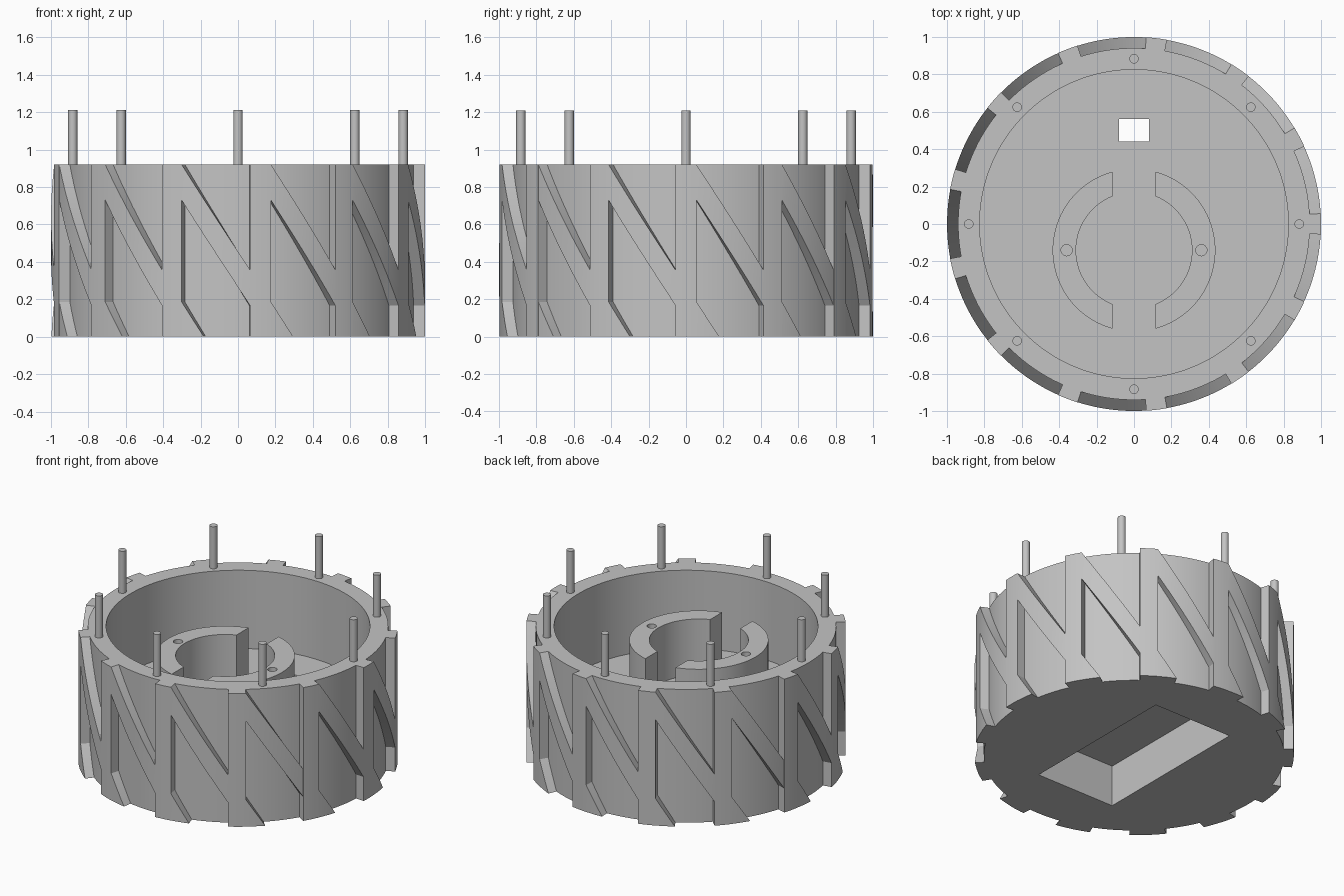
import bpy, bmesh
from math import sin, cos, pi, radians

cube = bpy.data.objects.get("Cube")
if cube:
    bpy.data.objects.remove(cube, do_unlink=True)

grey = bpy.data.materials.new("plain grey")
grey.use_nodes = True
grey.diffuse_color = (0.55, 0.55, 0.55, 1)
grey.node_tree.nodes["Principled BSDF"].inputs["Base Color"].default_value = (0.55, 0.55, 0.55, 1)

HEIGHT, FLOOR, BODY_R, INNER_R, RIB_R = 0.92, 0.38, 0.94, 0.825, 1.0
TEETH, HALF_TOOTH = 13, 3.2
SLOPE, BAND = 0.0265, 0.19      # helix drop per degree, band height


def make_object(name, bm):
    bmesh.ops.recalc_face_normals(bm, faces=bm.faces)
    mesh = bpy.data.meshes.new(name)
    bm.to_mesh(mesh)
    bm.free()
    mesh.materials.append(grey)
    ob = bpy.data.objects.new(name, mesh)
    bpy.context.collection.objects.link(ob)
    return ob


def add_cylinder(bm, x, y, z0, z1, r, sides):
    made = bmesh.ops.create_cone(bm, cap_ends=True, segments=sides, radius1=r, radius2=r, depth=z1 - z0)
    bmesh.ops.translate(bm, verts=made["verts"], vec=(x, y, (z0 + z1) / 2))


def cylinder(name, x, y, z0, z1, r, sides=128):
    bm = bmesh.new()
    add_cylinder(bm, x, y, z0, z1, r, sides)
    return make_object(name, bm)


def box(name, x0, x1, y0, y1, z0, z1):
    bm = bmesh.new()
    made = bmesh.ops.create_cube(bm, size=1)
    bmesh.ops.scale(bm, verts=made["verts"], vec=(x1 - x0, y1 - y0, z1 - z0))
    bmesh.ops.translate(bm, verts=made["verts"], vec=((x0 + x1) / 2, (y0 + y1) / 2, (z0 + z1) / 2))
    return make_object(name, bm)


def activate(ob):
    bpy.ops.object.select_all(action="DESELECT")
    ob.select_set(True)
    bpy.context.view_layer.objects.active = ob


def cut(ob, cutter):
    mod = ob.modifiers.new("cut", "BOOLEAN")
    mod.operation, mod.solver, mod.object = "DIFFERENCE", "EXACT", cutter
    activate(ob)
    bpy.ops.object.modifier_apply(modifier=mod.name)
    bpy.data.objects.remove(cutter, do_unlink=True)


def smooth(ob):
    activate(ob)
    bpy.ops.object.shade_smooth_by_angle(angle=radians(30))


def add_strip(bm, angles, r0, r1, low, high):
    """Solid curved strip whose lower and upper edges follow functions of angle."""
    rings = []
    for a in angles:
        c, s = cos(radians(a)), sin(radians(a))
        corners = ((r0, low(a)), (r1, low(a)), (r1, high(a)), (r0, high(a)))
        rings.append([bm.verts.new((r * c, r * s, z)) for r, z in corners])
    for p, q in zip(rings, rings[1:]):
        for i in range(4):
            j = (i + 1) % 4
            bm.faces.new((p[i], p[j], q[j], q[i]))
    bm.faces.new(rings[0])
    bm.faces.new(rings[-1])


# Cup body with underside recess and window in the floor
body = cylinder("cup_body", 0, 0, 0, HEIGHT, BODY_R, 156)
cut(body, cylinder("bore_cutter", 0, 0, FLOOR, HEIGHT + 0.2, INNER_R, 156))
cut(body, box("recess_cutter", -0.3, 0.3, -0.57, 0.57, -0.2, 0.285))
cut(body, box("window_cutter", -0.08, 0.08, 0.44, 0.56, 0.2, 0.5))
smooth(body)

# Upright teeth around the outside
bm = bmesh.new()
for k in range(TEETH):
    mid = k * 360 / TEETH
    angles = [mid + HALF_TOOTH * i / 2 for i in range(-2, 3)]
    add_strip(bm, angles, 0.92, RIB_R, lambda a: 0, lambda a: HEIGHT)
smooth(make_object("upright_teeth", bm))

# Slanted ribs winding down between the teeth
bm = bmesh.new()
run = HEIGHT / SLOPE
stops = [-6] + [i * 1.5 for i in range(23)] + [(HEIGHT - BAND) / SLOPE, run - 0.05]
for k in range(TEETH):
    start = k * 360 / TEETH + HALF_TOOTH
    top = lambda a: HEIGHT - SLOPE * (a - start)
    add_strip(bm, [start + t for t in sorted(stops)], 0.92, RIB_R - 0.001,
              lambda a: max(0, top(a) - BAND), lambda a: min(HEIGHT, top(a)))
smooth(make_object("slanted_ribs", bm))

# Split ring boss on the floor, with a screw hole in each half
boss = cylinder("split_ring_boss", 0, -0.14, FLOOR - 0.02, 0.77, 0.435, 96)
cut(boss, cylinder("ring_bore_cutter", 0, -0.14, 0.2, 1, 0.31, 96))
cut(boss, box("slot_cutter", -0.115, 0.115, -0.8, 0.6, 0.2, 1))
for side in (-1, 1):
    cut(boss, cylinder("hole_cutter", side * 0.36, -0.14, 0.45, 1, 0.03, 24))
smooth(boss)

# Locating pins on the rim
bm = bmesh.new()
for k in range(8):
    a = k * pi / 4
    add_cylinder(bm, 0.883 * cos(a), 0.883 * sin(a), 0.85, 1.21, 0.025, 24)
smooth(make_object("rim_pins", bm))
